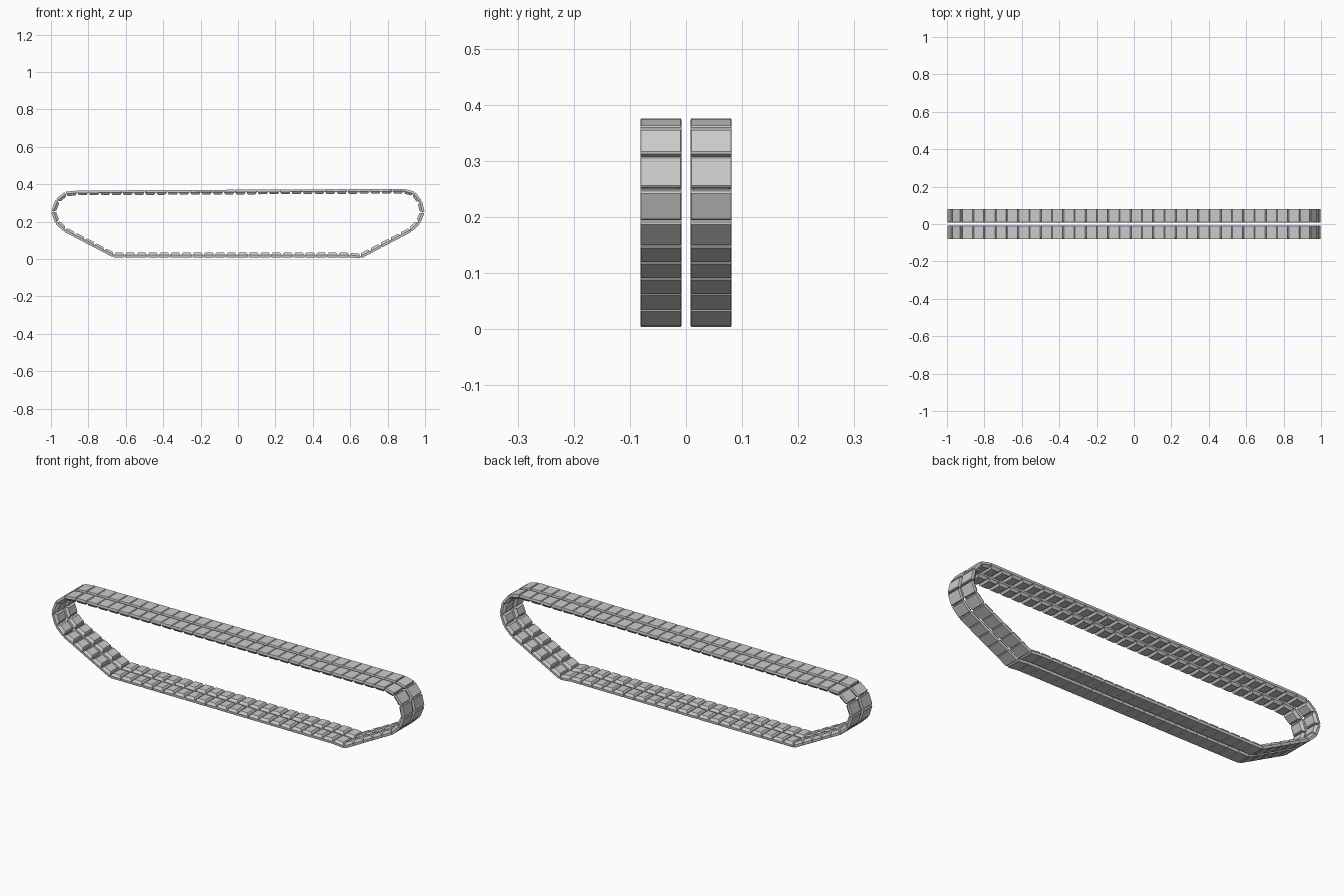
import bpy, bmesh, math
from mathutils import Vector

if "Cube" in bpy.data.objects:
    bpy.data.objects.remove(bpy.data.objects["Cube"])

# Centre line of the track: corner points (x, z) and links up to the next corner
PATH = [(-0.665, 0.022, 21), (0.595, 0.022, 1), (0.655, 0.016, 5),
        (0.922, 0.157, 1), (0.964, 0.198, 1), (0.985, 0.250, 1),
        (0.972, 0.306, 1), (0.938, 0.350, 1), (0.885, 0.363, 29),
        (-0.860, 0.354, 1), (-0.920, 0.348, 1), (-0.965, 0.312, 1),
        (-0.986, 0.255, 1), (-0.967, 0.198, 1), (-0.925, 0.158, 5)]

# Shoe cross-section: (height towards inside of loop, end inset, side inset)
RINGS = [(-0.0125, 0.0035, 0.0015), (-0.0095, 0.0005, 0.0),
         (0.0, 0.0005, 0.0), (0.002, 0.004, 0.002),
         (0.009, 0.007, 0.005), (0.0125, 0.011, 0.009)]
Y_IN, Y_OUT = 0.008, 0.0815


def add_shoe(bm, a, b, side):
    """One shoe between joints a and b, lofted from rectangular rings."""
    along = (b - a).normalized()
    inward = Vector((-along.z, 0, along.x))
    mid, half = (a + b) / 2, (b - a).length / 2
    yc, hw = side * (Y_IN + Y_OUT) / 2, (Y_OUT - Y_IN) / 2
    rings = []
    for h, end, edge in RINGS:
        rings.append([bm.verts.new(mid + along * sx * (half - end) + inward * h
                                   + Vector((0, yc + sy * (hw - edge), 0)))
                      for sx, sy in ((-1, -1), (1, -1), (1, 1), (-1, 1))])
    for r, s in zip(rings, rings[1:]):
        for i in range(4):
            j = (i + 1) % 4
            bm.faces.new((r[i], r[j], s[j], s[i]))
    bm.faces.new(rings[0][::-1])
    bm.faces.new(rings[-1])


# Joint positions round the loop
joints = []
for i, (x, z, n) in enumerate(PATH):
    x2, z2, _ = PATH[(i + 1) % len(PATH)]
    p, q = Vector((x, 0, z)), Vector((x2, 0, z2))
    joints += [p.lerp(q, k / n) for k in range(n)]

# Two parallel rows of shoes
for name, side in (("front_shoe_row", -1), ("back_shoe_row", 1)):
    bm = bmesh.new()
    for i, a in enumerate(joints):
        add_shoe(bm, a, joints[(i + 1) % len(joints)], side)
    bmesh.ops.recalc_face_normals(bm, faces=bm.faces)
    me = bpy.data.meshes.new(name)
    bm.to_mesh(me)
    bm.free()
    ob = bpy.data.objects.new(name, me)
    bpy.context.collection.objects.link(ob)
    bpy.context.view_layer.objects.active = ob
    ob.select_set(True)

bpy.ops.object.shade_smooth_by_angle(angle=math.radians(35))
